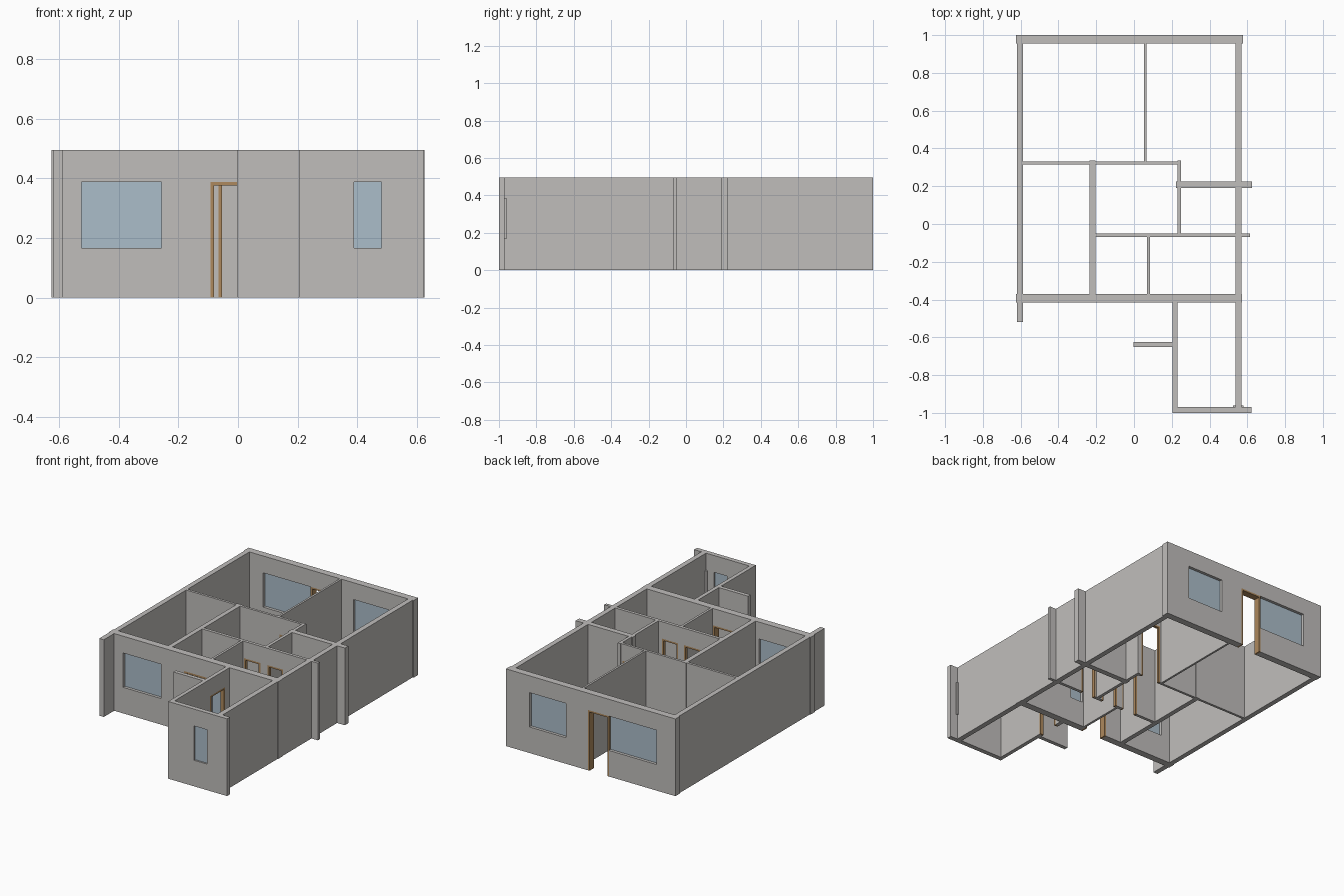
import bpy, bmesh

cube = bpy.data.objects.get("Cube")
if cube:
    bpy.data.objects.remove(cube)

HEIGHT, HEAD, SILL = 0.495, 0.387, 0.167
FRAME = 0.011


def material(name, rgb):
    m = bpy.data.materials.new(name)
    m.use_nodes = True
    m.diffuse_color = (*rgb, 1)
    m.node_tree.nodes["Principled BSDF"].inputs["Base Color"].default_value = (*rgb, 1)
    return m


PLASTER = material("grey plaster", (0.53, 0.515, 0.50))
GLASS = material("pale blue glass", (0.41, 0.51, 0.59))
WOOD = material("brown wood", (0.42, 0.25, 0.11))


def boxes(name, mat, spans):
    """One object made of axis-aligned boxes, each ((x0,x1),(y0,y1),(z0,z1))."""
    bm = bmesh.new()
    for span in spans:
        verts = bmesh.ops.create_cube(bm, size=1)["verts"]
        for v in verts:
            for i, (lo, hi) in enumerate(span):
                v.co[i] = hi if v.co[i] > 0 else lo
    mesh = bpy.data.meshes.new(name)
    bm.to_mesh(mesh)
    bm.free()
    mesh.materials.append(mat)
    obj = bpy.data.objects.new(name, mesh)
    bpy.context.collection.objects.link(obj)


def wall(name, axis, run, depth, doors=(), windows=()):
    """Wall along an axis, split around its openings, with frames and panes."""
    def span(along, z, across=depth):
        return (along, across, z) if axis == "x" else (across, along, z)

    solid, at = [], run[0]
    openings = [(s, e, 0) for s, e in doors] + [(s, e, SILL) for s, e in windows]
    for s, e, sill in sorted(openings):
        if s > at:
            solid.append(span((at, s), (0, HEIGHT)))
        solid.append(span((s, e), (HEAD, HEIGHT)))
        if sill:
            solid.append(span((s, e), (0, sill)))
        at = e
    solid.append(span((at, run[1]), (0, HEIGHT)))
    boxes(name, PLASTER, solid)

    # Wooden jambs and head lining each doorway
    for i, (s, e) in enumerate(doors):
        boxes(f"{name}_door_frame_{i + 1}", WOOD, [
            span((s, s + FRAME), (0, HEAD)),
            span((e - FRAME, e), (0, HEAD)),
            span((s + FRAME, e - FRAME), (HEAD - FRAME, HEAD))])
    # Thin pane in the middle of each window opening
    mid = sum(depth) / 2
    for i, (s, e) in enumerate(windows):
        boxes(f"{name}_pane_{i + 1}", GLASS,
              [span((s, e), (SILL, HEAD), (mid - 0.004, mid + 0.004))])


# Outer walls
wall("back_wall", "x", (-0.625, 0.577), (0.955, 1.0),
     doors=[(-0.153, -0.005)], windows=[(-0.49, -0.153), (0.15, 0.41)])
wall("right_side_wall", "y", (-0.52, 0.955), (-0.62, -0.588))
wall("left_side_wall", "y", (-0.97, 0.955), (0.537, 0.57))
wall("front_wall", "x", (-0.625, 0.573), (-0.415, -0.37),
     doors=[(-0.092, 0.068)], windows=[(-0.525, -0.257), (0.095, 0.185)])

# Projecting front room and porch screen
wall("front_room_wall", "x", (0.205, 0.622), (-1.0, -0.97), windows=[(0.388, 0.48)])
wall("front_room_side_wall", "y", (-0.97, -0.415), (0.205, 0.23), doors=[(-0.61, -0.46)])
wall("porch_screen", "x", (-0.003, 0.205), (-0.65, -0.625))
boxes("corner_trim", PLASTER, [((0.525, 0.58), (-0.97, -0.96), (SILL, HEAD))])

# Inner partitions
wall("living_partition", "y", (-0.37, 0.335), (-0.235, -0.205))
wall("hall_partition", "x", (-0.205, 0.615), (-0.07, -0.05),
     doors=[(-0.065, 0.05), (0.092, 0.207), (0.258, 0.368)])
wall("bath_partition", "x", (0.223, 0.625), (0.19, 0.225))
wall("bath_side_partition", "y", (-0.05, 0.335), (0.23, 0.25))
wall("bedroom_partition", "x", (-0.588, 0.23), (0.315, 0.331), doors=[(0.075, 0.22)])
wall("bedroom_divider", "y", (0.331, 0.955), (0.053, 0.066))
wall("entry_divider", "y", (-0.37, -0.07), (0.07, 0.085))
